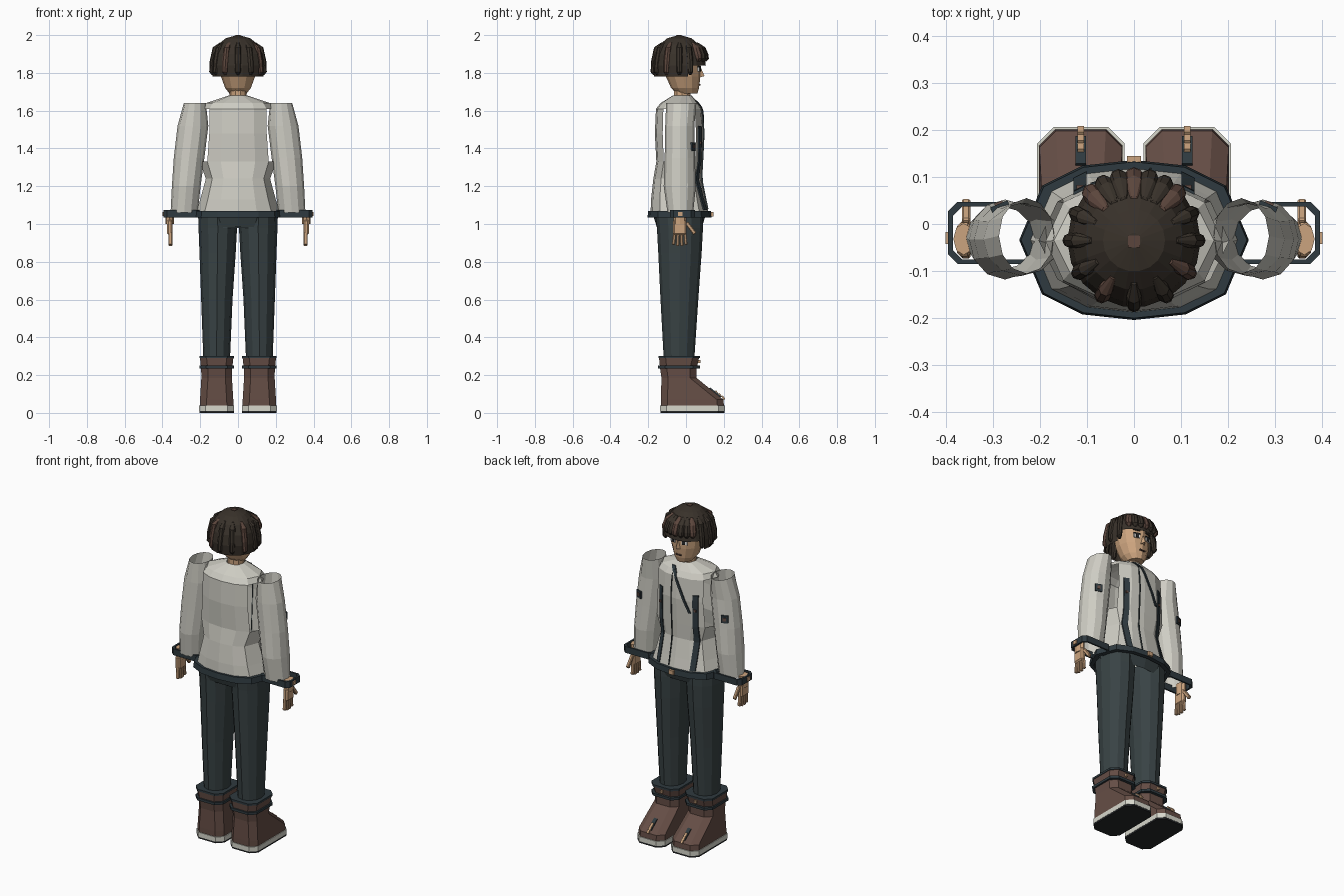
import bpy, bmesh, math
from mathutils import Vector, Euler, Matrix

cube = bpy.data.objects.get("Cube")
if cube:
    bpy.data.objects.remove(cube, do_unlink=True)


def material(name, r, g, b):
    m = bpy.data.materials.new(name)
    m.use_nodes = True
    m.diffuse_color = (r, g, b, 1)
    m.node_tree.nodes["Principled BSDF"].inputs["Base Color"].default_value = (r, g, b, 1)
    return m


JACKET = material("jacket_white", .62, .61, .55)
TRIM = material("trim_slate", .028, .042, .05)
PANTS = material("trouser_grey", .04, .055, .058)
LEATHER = material("boot_brown", .13, .075, .06)
SOLE = material("sole_cream", .68, .68, .6)
TREAD = material("tread_black", .018, .02, .022)
SKIN = material("skin_tan", .6, .37, .21)
HAIR = material("hair_dark", .04, .031, .023)
LOCK = material("hair_brown", .105, .06, .045)
EYE = material("eye_white", .8, .8, .78)


def finish(name, bm, mat):
    bmesh.ops.recalc_face_normals(bm, faces=bm.faces)
    me = bpy.data.meshes.new(name)
    bm.to_mesh(me)
    bm.free()
    me.materials.append(mat)
    ob = bpy.data.objects.new(name, me)
    bpy.context.collection.objects.link(ob)
    return ob


def loft(name, rings, mat, caps=(True, True), loop=False, drop=None):
    """Skin a list of rings; drop(face centre) leaves openings."""
    bm = bmesh.new()
    vs = [[bm.verts.new(p) for p in r] for r in rings]
    n = len(rings[0])
    for k in range(len(vs) if loop else len(vs) - 1):
        a, b = vs[k], vs[(k + 1) % len(vs)]
        for i in range(n):
            j = (i + 1) % n
            f = bm.faces.new((a[i], a[j], b[j], b[i]))
            if drop and drop(f.calc_center_median()):
                bm.faces.remove(f)
    if not loop:
        for on, r in zip(caps, (vs[0], vs[-1])):
            if on:
                bm.faces.new(r)
    return finish(name, bm, mat)


def box(name, loc, size, mat, rot=(0, 0, 0), bevel=0):
    bm = bmesh.new()
    m = Matrix.LocRotScale(Vector(loc), Euler(rot), Vector(size))
    bmesh.ops.create_cube(bm, size=1, matrix=m)
    if bevel:
        bmesh.ops.bevel(bm, geom=bm.edges[:], offset=bevel, segments=1, affect='EDGES')
    return finish(name, bm, mat)


def oval(cx, cy, z, rx, ry, n=12):
    return [(cx + rx * math.cos(i * math.tau / n), cy + ry * math.sin(i * math.tau / n), z)
            for i in range(n)]


def chamfered(cx, hw, y0, y1, z, c=.035):
    return [(cx - hw + c, y0, z), (cx + hw - c, y0, z), (cx + hw, y0 + c, z), (cx + hw, y1 - c, z),
            (cx + hw - c, y1, z), (cx - hw + c, y1, z), (cx - hw, y1 - c, z), (cx - hw, y0 + c, z)]


# Torso outline: one quadrant, mirrored round to twelve points
QUAD = [(0, 1), (.45, .93), (.8, .68), (1, 0)]


def body_ring(z, rx, ry, cy):
    half = QUAD + [(x, -y) for x, y in QUAD[-2::-1]]
    full = half + [(-x, y) for x, y in half[-2:0:-1]]
    return [(x * rx, cy + y * ry, z) for x, y in full]


BODY = [(1.05, .225, .155, -.033), (1.13, .2, .145, -.04), (1.24, .17, .128, -.045),
        (1.33, .203, .122, -.035), (1.48, .19, .13, -.035), (1.61, .188, .122, -.037),
        (1.64, .17, .1, -.035), (1.68, .05, .05, -.02)]


def front_y(x, z):
    """Front surface of the jacket at x, z."""
    for a, b in zip(BODY, BODY[1:]):
        if z <= b[0]:
            t = max(0, (z - a[0]) / (b[0] - a[0]))
            rx, ry, cy = [p + (q - p) * t for p, q in zip(a[1:], b[1:])]
            break
    u = min(abs(x) / rx, 1)
    for (x0, y0), (x1, y1) in zip(QUAD, QUAD[1:]):
        if u <= x1:
            return cy + ry * (y0 + (y1 - y0) * (u - x0) / (x1 - x0))


def ribbon(name, x0, z0, x1, z1, w, mat, steps=10):
    """Flat strap laid on the jacket front."""
    rings = []
    for k in range(steps + 1):
        x, z = x0 + (x1 - x0) * k / steps, z0 + (z1 - z0) * k / steps
        a, b = front_y(x - w, z), front_y(x + w, z)
        rings.append([(x - w, a - .003, z), (x + w, b - .003, z),
                      (x + w, b + .007, z), (x - w, a + .007, z)])
    loft(name, rings, mat)


# Jacket shell with open armholes, hem band and hips
loft("jacket", [body_ring(*r) for r in BODY], JACKET, (False, False),
     drop=lambda c: 1.34 < c.z < 1.6 and abs(c.x) > .14)
loft("hem_band", [body_ring(z, r, r - .074, -.034) for z, r in
                  [(1.035, .244), (1.07, .24), (1.07, .22), (1.035, .22)]], TRIM, loop=True)
loft("hips", [body_ring(.985, .2, .12, -.035), body_ring(1.05, .215, .14, -.035)],
     PANTS, (False, False))
box("seat_flap", (0, -.1, 1.0), (.2, .09, .04), PANTS)
box("hem_buckle", (0, .137, 1.052), (.03, .016, .025), SKIN)
ribbon("diagonal_zip", .025, 1.64, -.085, 1.41, .007, TRIM)
ribbon("collar_tab", .045, 1.655, .02, 1.625, .012, TRIM, 3)
ribbon("chest_seam", .035, 1.62, .035, 1.08, .002, PANTS, 12)

# Neck, head and face
loft("neck", [oval(0, -.02, z, .046, .046, 10) for z in (1.62, 1.73)], SKIN)
loft("head", [oval(0, cy, z, rx, ry) for z, cy, rx, ry in
              [(1.69, .005, .045, .055), (1.72, -.005, .068, .074), (1.78, -.015, .09, .091),
               (1.86, -.022, .1, .1), (1.95, -.03, .07, .075)]], SKIN)
loft("nose", [[(-.014, .07, 1.775), (.014, .07, 1.775), (0, .098, 1.783)],
              [(-.005, .072, 1.83), (.005, .072, 1.83), (0, .078, 1.83)]], SKIN)
box("mouth", (0, .072, 1.738), (.035, .008, .007), LOCK)
for s, side in ((1, "left"), (-1, "right")):
    turn = (0, 0, -s * .27)
    box(side + "_eye", (s * .038, .069, 1.818), (.034, .008, .022), EYE, turn)
    box(side + "_iris", (s * .036, .072, 1.818), (.017, .008, .022), TREAD, turn)
    box(side + "_lash", (s * .038, .071, 1.832), (.04, .009, .007), TREAD, turn)
    box(side + "_brow", (s * .04, .07, 1.856), (.042, .009, .009), HAIR, turn)

# Hair cap open over the face, with locks all round
loft("hair_cap", [oval(0, -.035, z, r, r, 18) for z, r in
                  [(1.78, .135), (1.84, .142), (1.9, .132), (1.95, .105), (1.983, .066), (1.997, .016)]],
     HAIR, (False, True), drop=lambda c: c.y > .03 and c.z < 1.87)
box("hair_crown", (0, -.037, 1.99), (.026, .026, .02), LOCK)
back = list(range(0, 181, 30))
front = [-a for a in (25, 48, 62, 76, 90, 104, 118, 132, 155)]
for k, a in enumerate([-b for b in front] + [-b for b in back]):
    d = Vector((math.cos(math.radians(a)), math.sin(math.radians(a)), 0))
    fringe = 40 < a < 140
    size, low = (.02, 1.86) if fringe else (.016, 1.79)
    path = [(.088, 1.962, .4), (.118, 1.935, 1), (.132, (low + 1.935) / 2, 1.1),
            (.138, low + .015, .9), (.134, low, .4)]
    loft("hair_lock", [oval(d.x * r, -.035 + d.y * r, z, size * w, size * w, 8)
                       for r, z, w in path], LOCK if k % 3 == 1 else HAIR)

for s, side in ((1, "left"), (-1, "right")):
    # Sleeve: hollow tube, then a loose squared cuff
    sleeve = [(1.64, .17, .287, -.025, .08), (1.52, .157, .32, -.033, .077),
              (1.35, .178, .34, -.033, .08), (1.2, .198, .35, -.033, .085),
              (1.06, .213, .357, -.03, .068)]
    loft(side + "_sleeve", [oval(s * (a + b) / 2, cy, z, (b - a) / 2, ry)
                            for z, a, b, cy, ry in sleeve], JACKET, (False, False))
    loft(side + "_cuff", [chamfered(s * .297, .098 - i, -.085 + i, .047 - i, z, .02)
                          for i, z in [(0, 1.035), (0, 1.073), (.01, 1.073), (.01, 1.035)]],
         TRIM, loop=True)
    box(side + "_cuff_button", (s * .396, -.03, 1.053), (.009, .025, .022), SKIN)
    box(side + "_sleeve_patch", (s * .285, .037, 1.41), (.04, .012, .045), TRIM, (0, 0, -s * .4))
    box(side + "_patch_badge", (s * .287, .042, 1.41), (.018, .01, .02), LEATHER, (0, 0, -s * .4))
    ribbon(side + "_strap", s * .115, 1.075, s * .115, 1.52, .014, TRIM, 14)
    box(side + "_strap_stud", (s * .115, front_y(s * .115, 1.43) + .008, 1.43),
        (.014, .008, .014), LEATHER)

    # Hand with four fingers and a thumb
    loft(side + "_wrist", [oval(s * .362, -.032, z, .022, .034, 8) for z in (1.0, 1.07)], SKIN)
    box(side + "_palm", (s * .361, -.033, .983), (.03, .072, .08), SKIN, bevel=.008)
    for k in range(4):
        y = -.061 + k * .019
        box(side + "_finger", (s * .358, y - .002 + k * .001, .923 - .006 * (k in (1, 2))),
            (.02, .016, .068), SKIN, ((k - 1.5) * .06, 0, 0), .004)
    box(side + "_thumb", (s * .357, .025, .978), (.018, .02, .075), SKIN, (.65, 0, 0), .004)

    # Trouser leg
    leg = [(.27, .113, .07, -.037, .08), (.6, .112, .083, -.035, .1),
           (.85, .108, .096, -.032, .115), (.98, .107, .102, -.032, .122), (1.04, .108, .1, -.035, .125)]
    loft(side + "_trouser_leg", [oval(s * cx, cy, z, rx, ry) for z, cx, rx, cy, ry in leg], PANTS)

    # Boot: tread, sole, upper, bands and laces
    cx = s * .113
    loft(side + "_tread", [chamfered(cx, .092, -.135, .205, z) for z in (0, .01)], TREAD)
    loft(side + "_sole", [chamfered(cx, .093, -.137, .206, z) for z in (.01, .038)], SOLE)
    upper = [(.038, .089, -.133, .201), (.07, .088, -.133, .198), (.185, .081, -.13, .056),
             (.235, .082, -.137, .056), (.295, .089, -.143, .07)]
    loft(side + "_boot", [chamfered(cx, w, a, b, z) for z, w, a, b in upper], LEATHER)
    loft(side + "_boot_band", [chamfered(cx, .092, -.147, .073, z) for z in (.235, .25)], TRIM)
    loft(side + "_boot_rim", [chamfered(cx, .092, -.146, .073, z) for z in (.29, .302)], TRIM)
    box(side + "_boot_button", (cx, .07, .272), (.014, .014, .014), SKIN)
    for k in range(3):
        box(side + "_lace", (cx, .198 - k * .018, .08 + k * .014), (.014, .009, .022), SKIN, (.6, 0, 0))
    box(side + "_lace_tongue", (cx, .155, .108), (.022, .075, .008), TRIM, (-.67, 0, 0))
